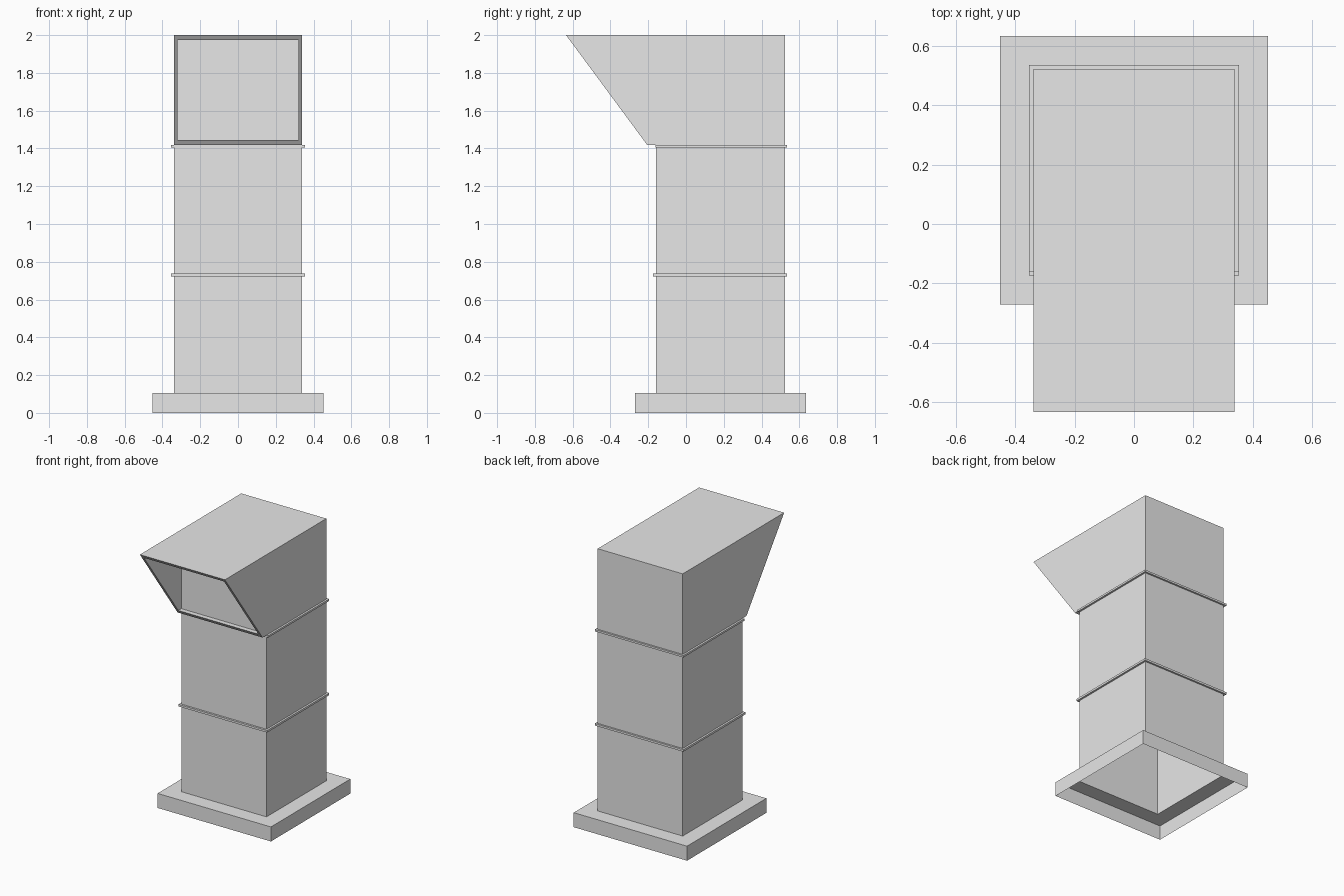
import bpy
import bmesh

cube = bpy.data.objects.get("Cube")
if cube:
    bpy.data.objects.remove(cube, do_unlink=True)

grey = bpy.data.materials.new("light_grey_metal")
grey.use_nodes = True
COLOUR = (0.8, 0.8, 0.8, 1)
grey.diffuse_color = COLOUR
grey.node_tree.nodes["Principled BSDF"].inputs["Base Color"].default_value = COLOUR

HALF = 0.34           # half width of the duct
FRONT, BACK = -0.16, 0.523
BASE_TOP = 0.105
HOOD_Z = 1.418        # underside of the hood
LIP_Y, TIP_Y = -0.205, -0.635


def finish(name, bm):
    mesh = bpy.data.meshes.new(name)
    bm.to_mesh(mesh)
    bm.free()
    mesh.materials.append(grey)
    obj = bpy.data.objects.new(name, mesh)
    bpy.context.collection.objects.link(obj)
    return obj


def rect(bm, half, y0, y1, z):
    """Horizontal loop of four corners."""
    return [bm.verts.new((x, y, z)) for x, y in
            ((-half, y0), (half, y0), (half, y1), (-half, y1))]


def bridge(bm, a, b):
    """Quads between two loops of equal length."""
    n = len(a)
    for i in range(n):
        j = (i + 1) % n
        bm.faces.new((a[i], a[j], b[j], b[i]))


# Duct and hood: side profile swept across the width, open at the bottom
bm = bmesh.new()
profile = [(BACK, BASE_TOP), (BACK, 2), (TIP_Y, 2), (LIP_Y, HOOD_Z),
           (FRONT, HOOD_Z), (FRONT, BASE_TOP)]
right, left = [[bm.verts.new((x, y, z)) for y, z in profile]
               for x in (-HALF, HALF)]
for i in range(len(profile) - 1):
    if i != 2:        # the sloped mouth gets its own rim
        bm.faces.new((right[i], right[i + 1], left[i + 1], left[i]))
bm.faces.new(right)
bm.faces.new(left[::-1])

# Hood mouth: narrow rim, short reveal and upright back panel
def mouth_y(z):
    return LIP_Y + (z - HOOD_Z) * (TIP_Y - LIP_Y) / (2 - HOOD_Z)

corners = [(-0.32, 1.445), (0.32, 1.445), (0.32, 1.975), (-0.32, 1.975)]
outer = [right[3], left[3], left[2], right[2]]
inner = [bm.verts.new((x, mouth_y(z), z)) for x, z in corners]
panel = [bm.verts.new((x, -0.19, z)) for x, z in corners]
bridge(bm, outer, inner)
bridge(bm, inner, panel)
bm.faces.new(panel)
bmesh.ops.recalc_face_normals(bm, faces=bm.faces)
finish("duct_and_hood", bm)

# Base flange: open-bottomed skirt with a hole for the duct
bm = bmesh.new()
bottom = rect(bm, 0.453, -0.271, 0.635, 0)
top = rect(bm, 0.453, -0.271, 0.635, BASE_TOP)
hole = rect(bm, HALF, FRONT, BACK, BASE_TOP)
bridge(bm, bottom, top)
bridge(bm, top, hole)
finish("base_flange", bm)


# Joint seams: thin bands around the duct
def seam(name, z0, z1, y0):
    bm = bmesh.new()
    low = rect(bm, 0.354, y0, 0.536, z0)
    high = rect(bm, 0.354, y0, 0.536, z1)
    low_in = rect(bm, HALF, FRONT, BACK, z0)
    high_in = rect(bm, HALF, FRONT, BACK, z1)
    for a, b in ((low_in, low), (low, high), (high, high_in)):
        bridge(bm, a, b)
    bmesh.ops.dissolve_degenerate(bm, dist=0.0001, edges=bm.edges)
    finish(name, bm)


seam("lower_seam", 0.723, 0.738, -0.174)
seam("upper_seam", 1.404, HOOD_Z, FRONT - 0.001)
